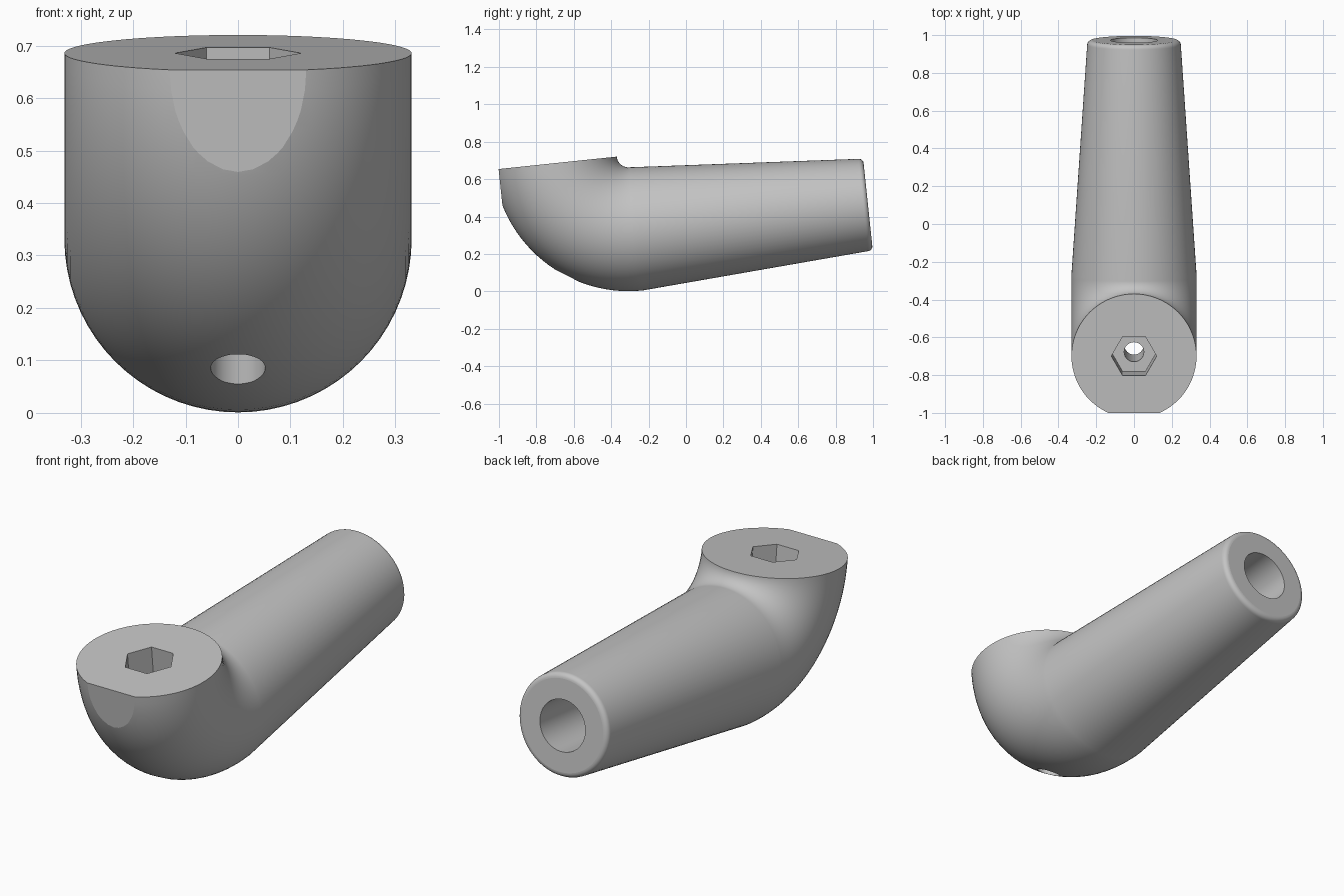
import bpy, bmesh, math
from mathutils import Vector, Matrix

cube = bpy.data.objects.get("Cube")
if cube:
    bpy.data.objects.remove(cube, do_unlink=True)

TILT = math.radians(6)            # whole fitting leans back
TUBE_R, BEND_R = 0.331, 0.395     # tube radius and bend radius of the elbow
BEND_Y, BEND_Z = -0.229, 0.755    # bend centre before leaning
AXIS_Z = BEND_Z - BEND_R          # height of the arm's axis
DISK_Y = BEND_Y - BEND_R          # centre of the top disk
END_Y, END_R, ROUND = 1.016, 0.248, 0.025
X, Y, Z = Vector((1, 0, 0)), Vector((0, 1, 0)), Vector((0, 0, 1))

grey = bpy.data.materials.new("plain grey")
grey.use_nodes = True
grey.diffuse_color = (0.55, 0.55, 0.55, 1)
grey.node_tree.nodes["Principled BSDF"].inputs["Base Color"].default_value = grey.diffuse_color


def ring(y, z, radius, side, sides=72):
    """Circle of points around (0, y, z), spanned by x and the given direction."""
    centre = Vector((0, y, z))
    angles = [2 * math.pi * i / sides for i in range(sides)]
    return [centre + radius * (X * math.cos(a) + side * math.sin(a)) for a in angles]


def loft(name, rings):
    """Closed solid through a row of rings."""
    bm = bmesh.new()
    rows = [[bm.verts.new(p) for p in r] for r in rings]
    for low, high in zip(rows, rows[1:]):
        for i in range(len(low)):
            j = (i + 1) % len(low)
            bm.faces.new((low[i], low[j], high[j], high[i]))
    bm.faces.new(rows[0])
    bm.faces.new(rows[-1])
    bmesh.ops.recalc_face_normals(bm, faces=bm.faces)
    mesh = bpy.data.meshes.new(name)
    bm.to_mesh(mesh)
    bm.free()
    mesh.materials.append(grey)
    ob = bpy.data.objects.new(name, mesh)
    bpy.context.collection.objects.link(ob)
    return ob


# Elbow: circle swept through a quarter turn, from the top disk to the arm
rings = []
STEPS = 28
for k in range(STEPS + 1):
    a = math.pi / 2 * k / STEPS
    out = -Y * math.cos(a) - Z * math.sin(a)
    rings.append(ring(BEND_Y + BEND_R * out.y, BEND_Z + BEND_R * out.z, TUBE_R, out))

# Tapered arm with a rounded rim
for k in range(7):
    a = math.pi / 2 * k / 6
    rings.append(ring(END_Y - ROUND + ROUND * math.sin(a), AXIS_Z,
                      END_R - ROUND + ROUND * math.cos(a), -Z))
body = loft("elbow_handle", rings)

# Cutters: front flat, hex socket, bolt hole, bore in the arm's end
flat = loft("front_flat_cutter", [
    [Vector((x, y, z)) for x, y in ((-1, -2), (1, -2), (1, -0.928), (-1, -0.928))]
    for z in (-1, 2)])
socket = loft("hex_socket_cutter",
              [ring(DISK_Y, BEND_Z + dz, 0.12, Y, 6) for dz in (-0.21, 0.1)])
bolt = loft("bolt_hole_cutter",
            [ring(DISK_Y, z, 0.052, Y, 40) for z in (-0.3, BEND_Z - 0.1)])
bore = loft("bore_cutter",
            [ring(y, AXIS_Z, 0.125, Z, 40) for y in (0.3, END_Y + 0.1)])

bpy.ops.object.select_all(action='DESELECT')
bpy.context.view_layer.objects.active = body
body.select_set(True)
for cutter in (flat, socket, bolt, bore):
    cutter.hide_render = True
    mod = body.modifiers.new(cutter.name, 'BOOLEAN')
    mod.operation, mod.solver, mod.object = 'DIFFERENCE', 'EXACT', cutter
    bpy.ops.object.modifier_apply(modifier=mod.name)
    bpy.data.objects.remove(cutter, do_unlink=True)

# Lean the fitting, smooth the curved skin and keep the flat ends flat
body.data.transform(Matrix.Rotation(TILT, 4, 'X'))
bpy.ops.object.shade_smooth_by_angle(angle=math.radians(30))
for face in body.data.polygons:
    if len(face.vertices) > 8 and face.area > 0.02:
        face.use_smooth = False
